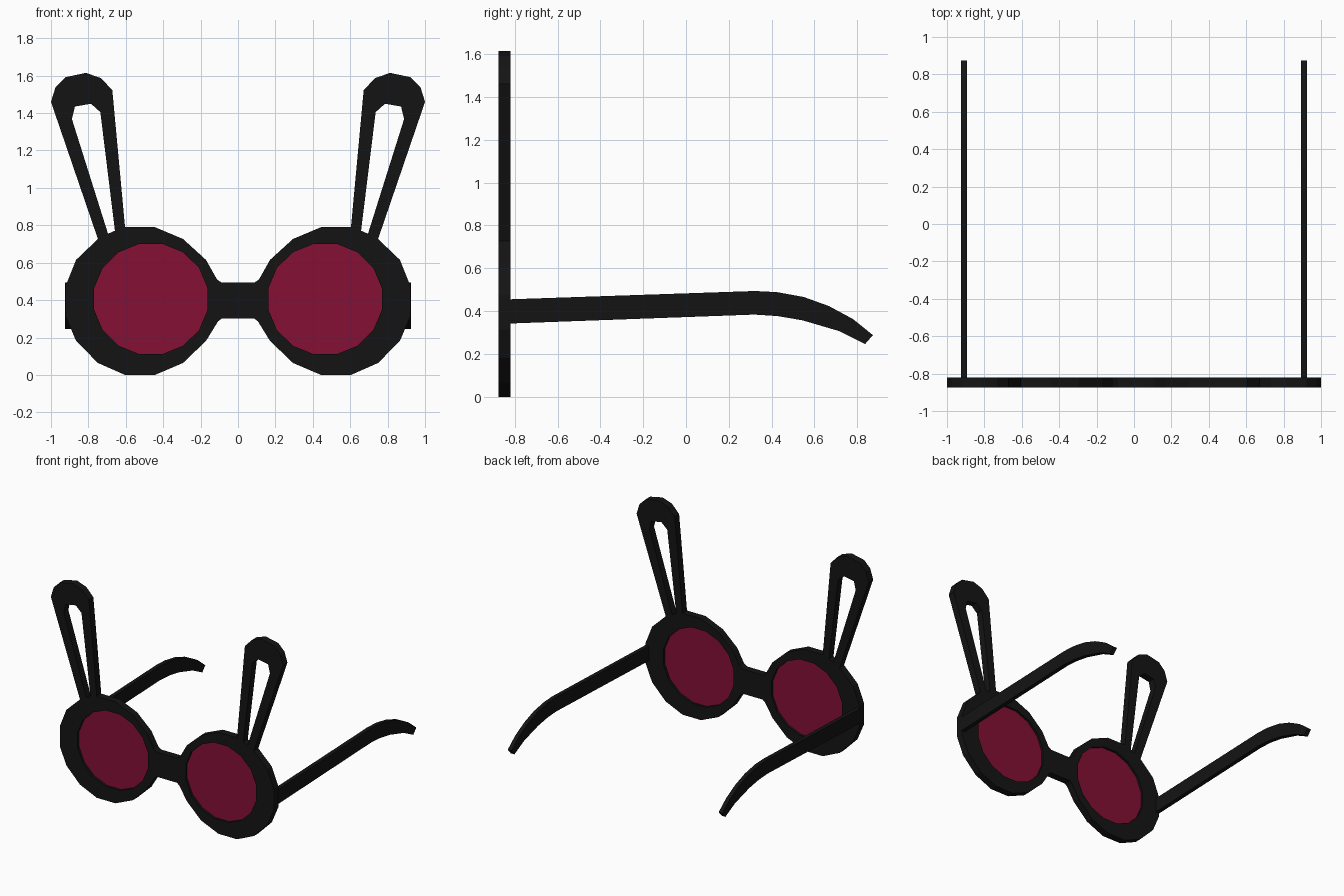
import bpy
import math

if "Cube" in bpy.data.objects:
    bpy.data.objects.remove(bpy.data.objects["Cube"])

def material(name, rgb):
    m = bpy.data.materials.new(name)
    m.diffuse_color = (*rgb, 1)
    m.use_nodes = True
    m.node_tree.nodes["Principled BSDF"].inputs["Base Color"].default_value = m.diffuse_color
    return m

black = material("black_plastic", (0.007, 0.007, 0.007))
red = material("red_lens", (0.23, 0.005, 0.035))

def mirrored(points):
    return [(-x, z) for x, z in reversed(points)]

def plate(name, loops, depth, location, rotation, mat):
    """Flat outline (first loop) with holes (other loops), given thickness."""
    cu = bpy.data.curves.new(name, 'CURVE')
    cu.dimensions = '2D'
    cu.fill_mode = 'BOTH'
    cu.extrude = depth / 2
    for loop in loops:
        sp = cu.splines.new('POLY')
        sp.points.add(len(loop) - 1)
        for p, (a, b) in zip(sp.points, loop):
            p.co = (a, b, 0, 1)
        sp.use_cyclic_u = True
    ob = bpy.data.objects.new(name, cu)
    bpy.context.collection.objects.link(ob)
    ob.location, ob.rotation_euler = location, rotation
    bpy.ops.object.select_all(action='DESELECT')
    ob.select_set(True)
    bpy.context.view_layer.objects.active = ob
    bpy.ops.object.convert(target='MESH')
    ob = bpy.context.object
    ob.data.materials.clear()
    ob.data.materials.append(mat)
    for f in ob.data.polygons:
        f.use_smooth = False
        f.material_index = 0
    return ob

# Left half of the frame: bridge, rim top, ear, rim outside and bottom
half = [(-.086, .493), (-.112, .51), (-.171, .615), (-.294, .727), (-.444, .79),
        (-.604, .79), (-.672, 1.523), (-.733, 1.587), (-.813, 1.615),
        (-.922, 1.592), (-.975, 1.54), (-1, 1.46), (-.749, .727),
        (-.866, .615), (-.922, .475), (-.922, .315), (-.866, .182), (-.749, .064),
        (-.604, 0), (-.444, 0), (-.294, .064), (-.171, .182), (-.107, .286), (-.086, .302)]
ear_hole = [(-.888, 1.368), (-.872, 1.435), (-.786, 1.45), (-.736, 1.405),
            (-.658, .771), (-.695, .755)]
lens = []
for i in range(16):
    a = (i + .5) * math.tau / 16
    lens.append((-.466 + .309 * math.cos(a), .406 + .301 * math.sin(a)))

upright = (math.pi / 2, 0, 0)
plate("frame", [half + mirrored(half), lens, mirrored(lens), ear_hole, mirrored(ear_hole)],
      .055, (0, -.8475, 0), upright, black)

# Lenses sit in the middle of the rims
for side, outline in (("left", lens), ("right", mirrored(lens))):
    plate("lens_" + side, [outline], .02, (0, -.8475, 0), upright, red)

# Temple arms, side profile in (y, z)
arm = [(-.83, .342), (.32, .384), (.428, .377), (.545, .357), (.718, .311 - .005), (.836, .246),
       (.873, .288), (.78, .363), (.667, .424), (.55, .466), (.424, .489), (.32, .494),
       (-.83, .455)]
for side, x in (("left", -.909), ("right", .909)):
    plate("temple_arm_" + side, [arm], .032, (x, 0, 0),
          (math.pi / 2, 0, math.pi / 2), black)
